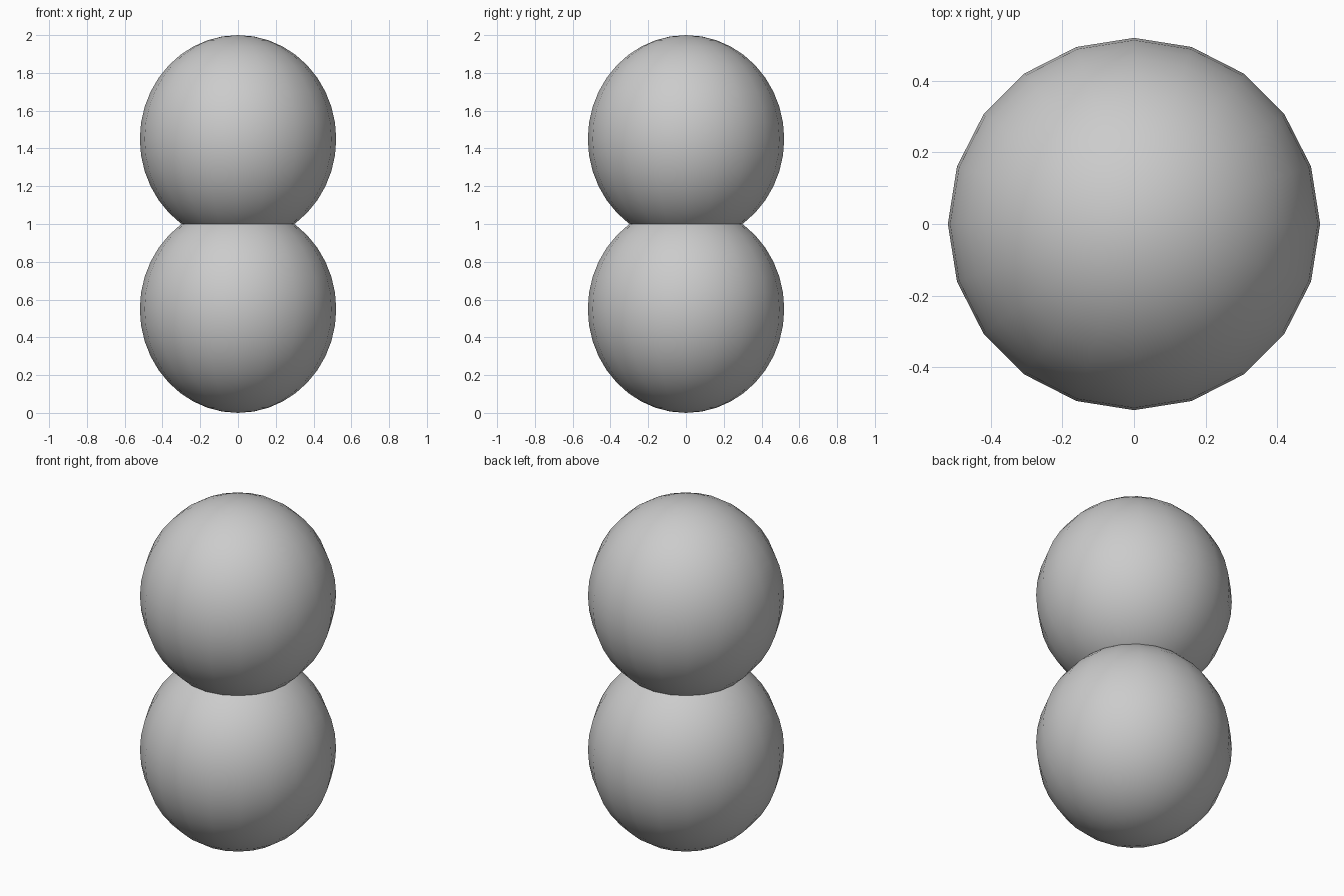
import bpy, bmesh, math
from mathutils import Matrix

if "Cube" in bpy.data.objects:
    bpy.data.objects.remove(bpy.data.objects["Cube"])

# Lower lobe: 20-sided ellipsoid, trimmed where the two lobes meet
bm = bmesh.new()
bmesh.ops.create_uvsphere(bm, u_segments=20, v_segments=20, radius=1.0,
                          matrix=Matrix.Translation((0, 0, -0.45)) @ Matrix.Diagonal((0.52, 0.52, 0.55, 1)))
bmesh.ops.bisect_plane(bm, geom=bm.verts[:] + bm.edges[:] + bm.faces[:],
                       plane_co=(0, 0, 0), plane_no=(0, 0, 1), clear_outer=True)
mesh = bpy.data.meshes.new("double_lobe_body")
bm.to_mesh(mesh)
bm.free()
body = bpy.data.objects.new("double_lobe_body", mesh)
body.location.z = 1.0
bpy.context.collection.objects.link(body)

# Upper lobe: mirror of the lower one, welded at the waist
mirror = body.modifiers.new("upper_lobe", 'MIRROR')
mirror.use_axis = (False, False, True)
mirror.merge_threshold = 0.001
bpy.context.view_layer.objects.active = body
body.select_set(True)
bpy.ops.object.modifier_apply(modifier=mirror.name)

# Smooth lobes with a crisp waist
bpy.ops.object.shade_smooth_by_angle(angle=math.radians(40))
